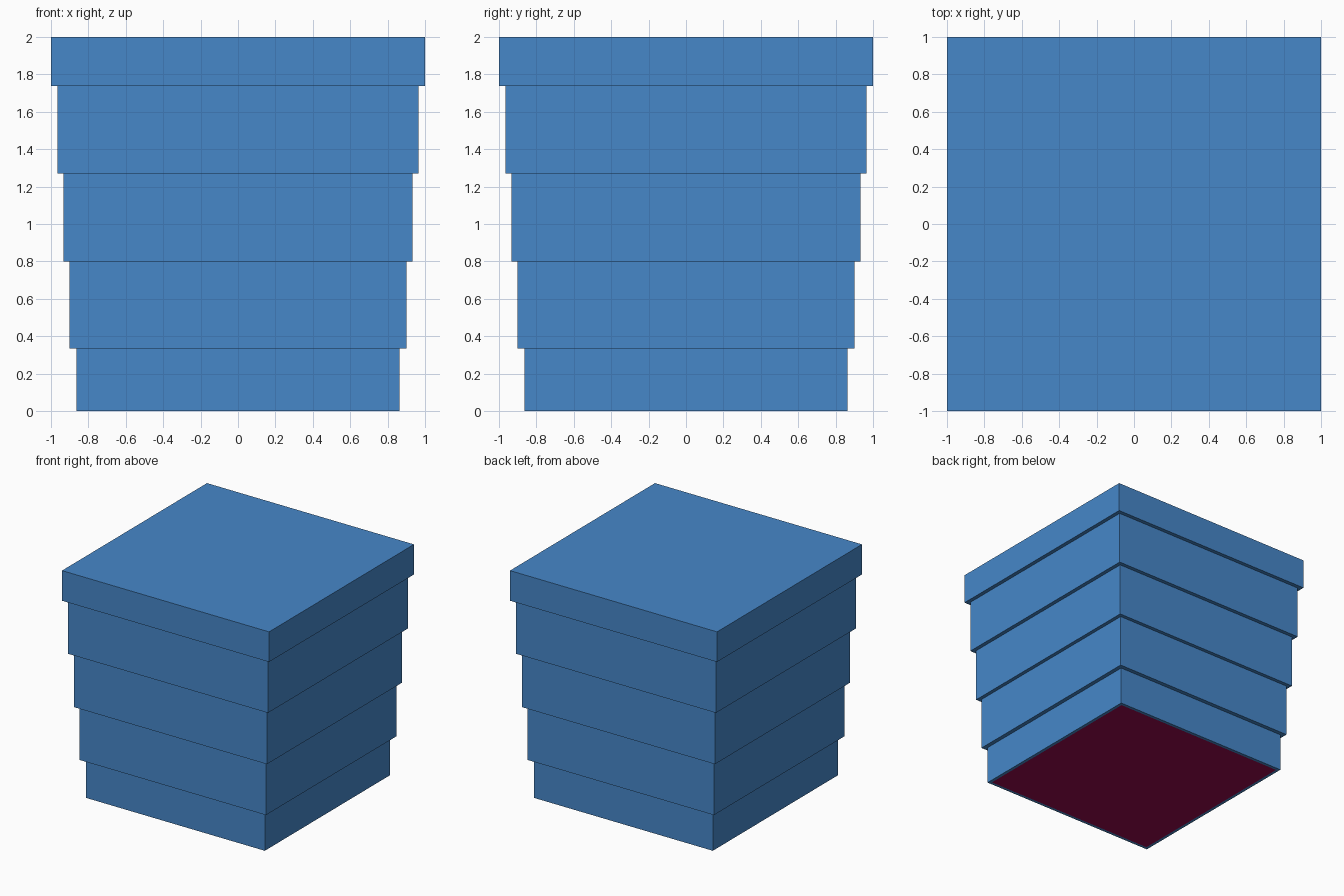
import bpy, bmesh

if "Cube" in bpy.data.objects:
    bpy.data.objects.remove(bpy.data.objects["Cube"])


def material(name, rgb):
    m = bpy.data.materials.new(name)
    m.diffuse_color = (*rgb, 1.0)
    m.use_nodes = True
    m.node_tree.nodes["Principled BSDF"].inputs["Base Color"].default_value = m.diffuse_color
    return m


BLUE = material("blue", (0.061, 0.242, 0.584))
MAROON = material("maroon", (0.305, 0.003, 0.076))


def tier(name, half, z0, z1, core_inset=0):
    """Square block; optionally with an inset maroon core on its underside."""
    bm = bmesh.new()
    bmesh.ops.create_cube(bm, size=1)
    for v in bm.verts:
        v.co.x *= 2 * half
        v.co.y *= 2 * half
        v.co.z = z1 if v.co.z > 0 else z0
    bm.normal_update()
    if core_inset:
        bottom = [f for f in bm.faces if f.normal.z < -0.5]
        bmesh.ops.inset_region(bm, faces=bottom, thickness=core_inset)
        bottom[0].material_index = 1
    mesh = bpy.data.meshes.new(name)
    bm.to_mesh(mesh)
    bm.free()
    mesh.materials.append(BLUE)
    mesh.materials.append(MAROON)
    bpy.context.collection.objects.link(bpy.data.objects.new(name, mesh))


# Stacked tiers, each slightly wider than the one below
heights = [0, 0.335, 0.80, 1.27, 1.737, 2.0]
halves = [0.864, 0.90, 0.932, 0.966, 1.0]
names = ["bottom_tier", "lower_tier", "middle_tier", "upper_tier", "top_tier"]
for i, name in enumerate(names):
    tier(name, halves[i], heights[i], heights[i + 1], 0.036 if i == 0 else 0)
